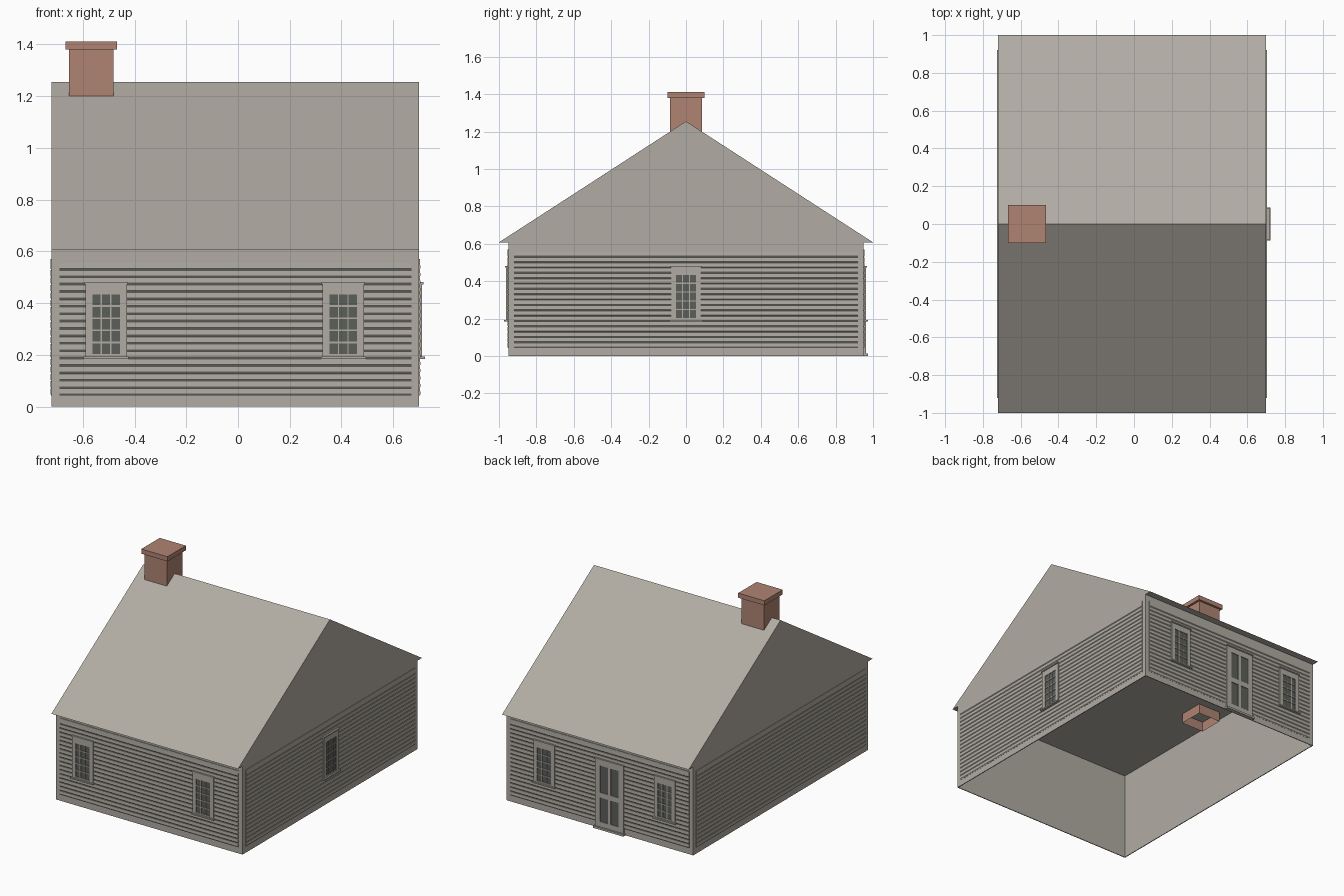
import bpy, bmesh
from math import radians
from mathutils import Matrix

cube = bpy.data.objects.get("Cube")
if cube:
    bpy.data.objects.remove(cube)


def material(name, color):
    m = bpy.data.materials.new(name)
    m.use_nodes = True
    m.diffuse_color = (*color, 1)
    m.node_tree.nodes["Principled BSDF"].inputs["Base Color"].default_value = (*color, 1)
    return m


GREY = material("weathered grey", (0.44, 0.415, 0.37))
BRICK = material("brick red", (0.43, 0.23, 0.17))
GLASS = material("dark glass", (0.107, 0.114, 0.102))

X0, X1, DEPTH, EAVE, RIDGE = -0.72, 0.70, 0.95, 0.608, 1.255


def make(name, bm, mats, matrix=None):
    bmesh.ops.recalc_face_normals(bm, faces=bm.faces)
    mesh = bpy.data.meshes.new(name)
    bm.to_mesh(mesh)
    bm.free()
    for m in mats:
        mesh.materials.append(m)
    ob = bpy.data.objects.new(name, mesh)
    bpy.context.collection.objects.link(ob)
    if matrix:
        ob.matrix_world = matrix
    return ob


def box(bm, x, y, z, mat=0, skip_bottom=False):
    size = [b - a for a, b in (x, y, z)]
    mid = [(a + b) / 2 for a, b in (x, y, z)]
    m = Matrix.Translation(mid) @ Matrix.Diagonal((*size, 1))
    verts = bmesh.ops.create_cube(bm, size=1, matrix=m)["verts"]
    faces = {f for v in verts for f in v.link_faces}
    for f in faces:
        f.material_index = mat
    if skip_bottom:
        low = min(faces, key=lambda f: f.calc_center_median().z)
        bmesh.ops.delete(bm, geom=[low], context='FACES_ONLY')


def prism(bm, profile, x0, x1):
    """Closed (y, z) profile extruded along x."""
    a = [bm.verts.new((x0, y, z)) for y, z in profile]
    b = [bm.verts.new((x1, y, z)) for y, z in profile]
    bm.faces.new(a)
    bm.faces.new(b[::-1])
    n = len(profile)
    for i in range(n):
        j = (i + 1) % n
        bm.faces.new((a[i], a[j], b[j], b[i]))


# Wall frames: local x runs along the wall, local -y points outwards
def wall_frame(angle, x, y):
    return Matrix.Translation((x, y, 0)) @ Matrix.Rotation(radians(angle), 4, 'Z')


FRONT = wall_frame(0, 0, -DEPTH)
RIGHT = wall_frame(90, X1, 0)
BACK = wall_frame(180, 0, DEPTH)
LEFT = wall_frame(-90, X0, 0)

# Wall shell, open underneath
bm = bmesh.new()
ring = [(X0, -DEPTH), (X1, -DEPTH), (X1, DEPTH), (X0, DEPTH)]
low = [bm.verts.new((x, y, 0)) for x, y in ring]
top = [bm.verts.new((x, y, EAVE)) for x, y in ring]
for i in range(4):
    j = (i + 1) % 4
    bm.faces.new((low[i], low[j], top[j], top[i]))
walls = make("walls", bm, [GREY])
thick = walls.modifiers.new("thickness", 'SOLIDIFY')
thick.thickness = 0.008
thick.offset = -1

# Roof with flush gables and a flat ceiling
bm = bmesh.new()
prism(bm, [(-1, EAVE), (1, EAVE), (0, RIDGE)], X0, X1)
make("roof", bm, [GREY])

# Chimney flue, open at the bottom, and its cap
bm = bmesh.new()
box(bm, (-0.653, -0.482), (-0.085, 0.085), (0.54, 1.39), skip_bottom=True)
make("chimney_stack", bm, [BRICK])
bm = bmesh.new()
box(bm, (-0.666, -0.467), (-0.1, 0.1), (1.38, 1.412))
make("chimney_cap", bm, [BRICK])


# Clapboard siding: boards with an undercut lower edge
def siding(name, frame, u0, u1):
    pitch, z = 0.0286, 0.042
    profile = [(0.002, z)]
    for i in range(18):
        profile += [(-0.001, z), (-0.005, z + 0.006), (-0.004, z + pitch - 0.001)]
        z += pitch
    profile += [(-0.004, 0.57), (0.002, 0.57)]
    bm = bmesh.new()
    prism(bm, profile, u0, u1)
    make(name, bm, [GREY], frame)


siding("front_siding", FRONT, -0.69, 0.67)
siding("back_siding", BACK, -0.67, 0.69)
siding("right_siding", RIGHT, -0.92, 0.92)
siding("left_siding", LEFT, -0.92, 0.92)


# Panes and bars alternate across the given edges
def glazed_panel(bm, us, zs, depth, glass_depth):
    for i, u in enumerate(zip(us, us[1:])):
        if i % 2 == 0:
            box(bm, u, (-depth, 0), (zs[0], zs[-1]))
            continue
        for j, z in enumerate(zip(zs, zs[1:])):
            box(bm, u, (-(glass_depth if j % 2 else depth), 0), z, mat=j % 2)


def window(name, frame, u):
    bm = bmesh.new()
    us = [u + d for d in (-0.08, -0.053, -0.021, -0.016, 0.016, 0.021, 0.053, 0.08)]
    zs = [0.193]
    for row in range(5):
        z = 0.204 + row * 0.047
        zs += [z, z + 0.041]
    glazed_panel(bm, us, zs + [0.475], 0.012, 0.007)
    box(bm, (u - 0.087, u + 0.087), (-0.022, 0), (0.185, 0.194))
    box(bm, (u - 0.084, u + 0.084), (-0.017, 0), (0.473, 0.481))
    make(name, bm, [GREY, GLASS], frame)


for side, x in (("right", 0.407), ("left", -0.51)):
    window("front_window_" + side, FRONT, x)
    window("back_window_" + side, BACK, -x)
window("side_window", RIGHT, 0)

# Back door with four glazed panels, lintel and threshold
bm = bmesh.new()
u = 0.09
us = [u + d for d in (-0.108, -0.07, -0.011, 0.011, 0.07, 0.108)]
glazed_panel(bm, us, [0.005, 0.05, 0.215, 0.25, 0.435, 0.475], 0.012, 0.007)
box(bm, (u - 0.112, u + 0.112), (-0.017, 0), (0.473, 0.481))
box(bm, (u - 0.115, u + 0.115), (-0.024, 0), (0, 0.014))
make("back_door", bm, [GREY, GLASS], BACK)
